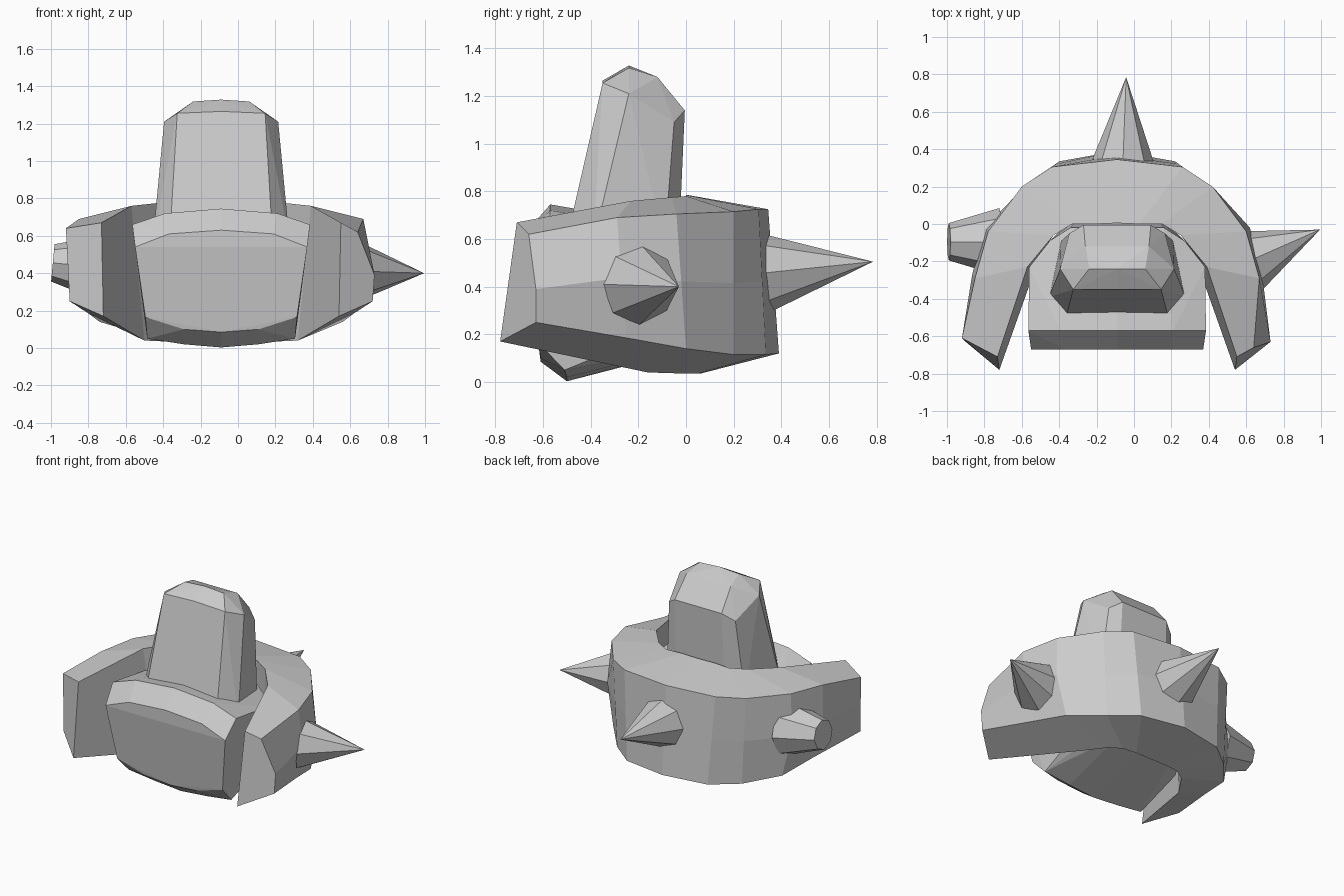
import bpy, bmesh
from mathutils import Vector

if "Cube" in bpy.data.objects:
    bpy.data.objects.remove(bpy.data.objects["Cube"])

CX = -0.09  # symmetry plane of the body


def finish(name, bm):
    bmesh.ops.recalc_face_normals(bm, faces=bm.faces[:])
    mesh = bpy.data.meshes.new(name)
    bm.to_mesh(mesh)
    bm.free()
    obj = bpy.data.objects.new(name, mesh)
    bpy.context.collection.objects.link(obj)
    return obj


def mirrored_hull(name, half):
    bm = bmesh.new()
    pts = {(CX + s * x, y, z) for x, y, z in half for s in (1, -1)}
    for p in sorted(pts):
        bm.verts.new(p)
    bmesh.ops.convex_hull(bm, input=bm.verts[:])
    bmesh.ops.dissolve_limit(bm, angle_limit=0.03, verts=bm.verts[:], edges=bm.edges[:])
    return finish(name, bm)


def spike(name, base, tip, r1, r2=0.0, sides=8):
    base, tip = Vector(base), Vector(tip)
    axis = tip - base
    bm = bmesh.new()
    bmesh.ops.create_cone(bm, cap_ends=True, segments=sides, radius1=r1, radius2=r2,
                          depth=axis.length)
    obj = finish(name, bm)
    obj.location = (base + tip) / 2
    obj.rotation_euler = axis.to_track_quat('Z', 'Y').to_euler()
    return obj


# Collar: horseshoe, sections are inner top, outer top, outer bottom, inner bottom
half = [
    [(.64, -.71, .67), (.83, -.61, .64), (.81, -.63, .25), (.63, -.78, .17)],
    [(.48, -.23, .76), (.76, -.29, .69), (.71, -.25, .185), (.41, -.16, .04)],
    [(.34, -.06, .775), (.69, -.04, .705), (.65, 0, .14), (.30, 0, .035)],
    [(.24, 0, .78), (.51, .20, .715), (.48, .20, .115), (.22, .05, .035)],
    [(.12, 0, .785), (.35, .305, .725), (.31, .335, .115), (.12, .06, .035)],
    [(0, .005, .785), (0, .345, .725), (0, .39, .12), (0, .06, .035)],
]


def section(points, side):
    p = [Vector((CX + side * x, y, z)) for x, y, z in points]
    mid = (p[1] + p[2]) / 2
    mid.x += side * .04 * (0.6 < points[1][0] < 0.8)
    return [p[0], p[1], mid, p[2], p[3]]


sections = [section(s, -1) for s in half] + [section(s, 1) for s in half[-2::-1]]
sections[-1][1] = Vector((.64, -.66, .62))  # chipped corner of the right arm
sections[-1][2] = Vector((.73, -.63, .39))
bm = bmesh.new()
rings = [[bm.verts.new(p) for p in s] for s in sections]
for a, b in zip(rings, rings[1:]):
    for i in range(5):
        j = (i + 1) % 5
        bm.faces.new((a[i], a[j], b[j], b[i]))
bm.faces.new(rings[0])
bm.faces.new(rings[-1])
finish("collar", bm)

# Front block: chamfered slab with arched top and bottom
mirrored_hull("front_block", [
    (0, -.57, .745), (.30, -.57, .72), (.475, -.57, .66),
    (0, -.67, .63), (.28, -.67, .61), (.46, -.67, .54),
    (0, -.61, .085), (.20, -.61, .10), (.405, -.62, .165),
    (0, -.50, .003), (.20, -.50, .02), (.395, -.51, .05),
    (0, -.01, .65), (.25, -.02, .63), (.36, -.09, .61), (.47, -.23, .61),
    (0, .03, .14), (.22, .02, .15), (.32, -.05, .17), (.41, -.19, .18),
])

# Tower: tapered eight-sided post with a chamfered, backward sloping top
mirrored_hull("tower", [
    (.275, -.505, .58), (.365, -.39, .58), (.30, -.09, .58), (.19, -.03, .58),
    (.235, -.35, 1.255), (.305, -.24, 1.21), (.255, -.05, 1.09), (.18, -.005, 1.14),
    (0, -.35, 1.265), (.15, -.24, 1.318), (0, -.24, 1.328), (.17, -.12, 1.28),
])

# Spikes around the collar, the left one broken off
spike("back_spike", (-.06, .31, .455), (-.042, .785, .505), .175)
spike("right_spike", (.62, -.195, .41), (.995, -.03, .40), .17)
spike("left_broken_spike", (-.72, -.095, .43), (-.99, -.095, .455), .18, .10)
